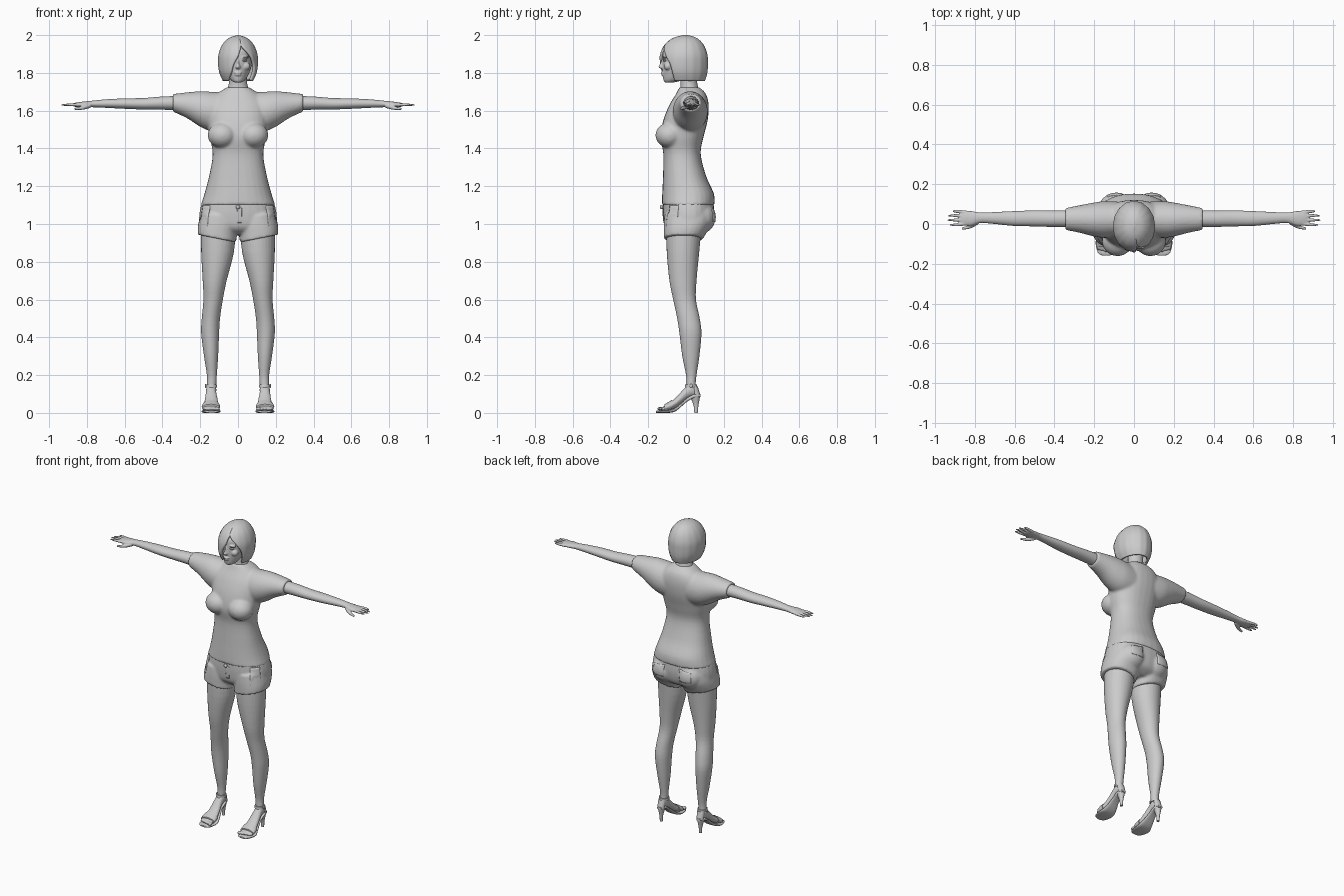
import bpy, bmesh, math
from mathutils import Vector

cube = bpy.data.objects.get("Cube")
if cube:
    bpy.data.objects.remove(cube)

grey = bpy.data.materials.new("plain_grey")
grey.use_nodes = True
grey.diffuse_color = (0.6, 0.6, 0.6, 1)
grey.node_tree.nodes["Principled BSDF"].inputs["Base Color"].default_value = (0.6, 0.6, 0.6, 1)


def make(name, bm):
    bmesh.ops.recalc_face_normals(bm, faces=bm.faces)
    mesh = bpy.data.meshes.new(name)
    bm.to_mesh(mesh)
    bm.free()
    mesh.materials.append(grey)
    obj = bpy.data.objects.new(name, mesh)
    bpy.context.collection.objects.link(obj)
    bpy.ops.object.select_all(action='DESELECT')
    obj.select_set(True)
    bpy.context.view_layer.objects.active = obj
    bpy.ops.object.shade_smooth_by_angle(angle=math.radians(50))
    return obj


def refine(rows, steps=4):
    """Smoothly interpolate between key sections."""
    out = []
    for i in range(len(rows) - 1):
        a, b = rows[max(i - 1, 0)], rows[i]
        c, d = rows[i + 1], rows[min(i + 2, len(rows) - 1)]
        for k in range(steps):
            t = k / steps
            out.append([q + t * (r - q) + 0.5 * t * (1 - t) * ((1 - t) * (2 * q - p - r) + t * (2 * r - q - s))
                        for p, q, r, s in zip(a, b, c, d)])
    return out + [list(rows[-1])]


def loft(name, rows, axis='z', side=1, power=2, n=28):
    """Rows: position, then low/high limits on the other two axes."""
    bm = bmesh.new()
    rings = []
    for t, a0, a1, b0, b1 in refine(rows):
        ring = []
        for k in range(n):
            ang = math.tau * k / n
            c, s = math.cos(ang), math.sin(ang)
            a = (a0 + a1) / 2 + (a1 - a0) / 2 * math.copysign(abs(c) ** (2 / power), c)
            b = (b0 + b1) / 2 + (b1 - b0) / 2 * math.copysign(abs(s) ** (2 / power), s)
            x, y, z = {'x': (t, a, b), 'y': (a, t, b), 'z': (a, b, t)}[axis]
            ring.append(bm.verts.new((side * x, y, z)))
        rings.append(ring)
    for r, q in zip(rings, rings[1:]):
        for k in range(n):
            bm.faces.new((r[k], r[k - 1], q[k - 1], q[k]))
    bm.faces.new(rings[0])
    bm.faces.new(rings[-1])
    return make(name, bm)


def body(rows):
    """Expand (z, half width, front, back) into symmetric loft rows."""
    return [(z, -w, w, f, b) for z, w, f, b in rows]


def ball(name, center, size):
    bm = bmesh.new()
    bmesh.ops.create_uvsphere(bm, u_segments=20, v_segments=12, radius=1)
    for v in bm.verts:
        v.co = Vector(center) + v.co * Vector(size)
    return make(name, bm)


def blend(name, parts, voxel, passes):
    """Join overlapping parts into one softly blended skin."""
    bpy.ops.object.select_all(action='DESELECT')
    for p in parts:
        p.select_set(True)
    bpy.context.view_layer.objects.active = parts[0]
    bpy.ops.object.join()
    obj = parts[0]
    obj.name = name
    obj.modifiers.clear()
    rem = obj.modifiers.new("skin", 'REMESH')
    rem.mode, rem.voxel_size, rem.use_smooth_shade = 'VOXEL', voxel, True
    smooth = obj.modifiers.new("soften", 'SMOOTH')
    smooth.factor, smooth.iterations = 0.5, passes
    return obj


def plate(name, center, half, target):
    """Thin vertical patch laid onto a target surface."""
    bm = bmesh.new()
    bmesh.ops.create_grid(bm, x_segments=8, y_segments=8, size=1)
    c, u = Vector(center), Vector(half)
    for v in bm.verts:
        v.co = c + Vector((v.co.x * u.x, v.co.x * u.y, v.co.y * u.z))
    obj = make(name, bm)
    wrap = obj.modifiers.new("wrap", 'SHRINKWRAP')
    wrap.target, wrap.offset = target, 0.002
    obj.modifiers.new("thick", 'SOLIDIFY').thickness = 0.005
    return obj


# Shirt
shirt = [loft("torso", body([
    (1.10, .197, -.128, .152), (1.16, .178, -.126, .148), (1.25, .154, -.122, .108),
    (1.37, .134, -.12, .078), (1.46, .15, -.135, .093), (1.55, .16, -.12, .115),
    (1.63, .155, -.088, .12), (1.69, .11, -.052, .105), (1.725, .055, -.035, .068)]), power=2.3)]
for s in (1, -1):
    shirt.append(ball("bust", (s * .083, -.087, 1.47), (.078, .075, .068)))
    shirt.append(loft("sleeve", [
        (.05, -.06, .11, 1.48, 1.695), (.14, -.07, .115, 1.49, 1.70), (.2, -.063, .108, 1.515, 1.703),
        (.27, -.045, .095, 1.56, 1.697), (.345, -.03, .08, 1.595, 1.688)], 'x', s))
blend("shirt", shirt, .008, 5)

# Shorts with seat and slanted leg cuffs
shorts = [loft("hips", body([
    (.945, .1, -.07, .08), (.98, .195, -.11, .13), (1.05, .205, -.122, .148), (1.125, .188, -.122, .145)]), power=2.3)]
for s in (1, -1):
    shorts.append(ball("seat", (s * .088, .08, 1.035), (.09, .077, .085)))
    cuff = loft("cuff", [
        (.925, .01, .212, -.117, .09), (.96, .006, .213, -.118, .11),
        (1.0, .0, .207, -.118, .13), (1.05, .0, .195, -.115, .135)], 'z', s, 2.3)
    for v in cuff.data.vertices:
        v.co.z += (abs(v.co.x) - .12) * .2
    shorts.append(cuff)
shorts = blend("shorts", shorts, .007, 4)
plate("fly", (.008, -.125, 1.045), (.012, 0, .04), shorts)
ball("waist_button", (0, -.13, 1.09), (.012, .008, .012))
for s in (1, -1):
    plate("side_pocket", (s * .18, -.075, 1.045), (s * .018, .03, .055), shorts)
    plate("back_pocket", (s * .1, .16, 1.05), (.045, 0, .04), shorts)

# Neck
loft("neck", body([(1.68, .075, -.04, .085), (1.72, .055, -.03, .066),
                   (1.76, .047, -.03, .058), (1.82, .05, -.03, .06)]))

# Head with face features
head = [loft("skull", body([
    (1.75, .022, -.113, -.06), (1.765, .04, -.12, -.01), (1.80, .06, -.124, .05), (1.84, .073, -.125, .08),
    (1.88, .08, -.124, .09), (1.92, .08, -.118, .085), (1.965, .055, -.075, .06)])),
    loft("nose", body([(1.82, .008, -.13, -.1), (1.83, .014, -.146, -.1),
                       (1.85, .008, -.137, -.1), (1.88, .006, -.125, -.1)])),
    ball("upper_lip", (0, -.124, 1.801), (.02, .009, .005)),
    ball("lower_lip", (0, -.122, 1.79), (.017, .009, .006))]
for s in (1, -1):
    head.append(ball("brow", (s * .036, -.112, 1.883), (.024, .014, .006)))
    head.append(ball("cheek", (s * .04, -.095, 1.835), (.025, .022, .022)))
blend("head", head, .004, 3)
for s in (1, -1):
    ball("eye", (s * .034, -.113, 1.866), (.015, .01, .006))

# Bob haircut: a shell open over one side of the face
bm = bmesh.new()
grid, n = [], 56
for z, w, f, b, left, right in refine([
        (1.758, .08, -.115, .1, -.7, 1.05), (1.80, .098, -.134, .112, -.4, 1.05),
        (1.85, .105, -.14, .115, -.2, .95), (1.90, .102, -.136, .112, .05, .65),
        (1.95, .082, -.112, .092, .2, .2), (1.985, .048, -.068, .056, .2, .2), (2.0, .003, -.015, .01, .2, .2)]):
    row = []
    for k in range(n + 1):
        phi = right + (math.tau + left - right) * k / n
        g = 1 + .008 * math.cos(16 * phi)
        row.append(bm.verts.new((g * w * math.sin(phi), (f + b) / 2 - g * (b - f) / 2 * math.cos(phi), z)))
    grid.append(row)
for r, q in zip(grid, grid[1:]):
    for k in range(n):
        bm.faces.new((r[k], r[k + 1], q[k + 1], q[k]))
bm.faces.new(grid[-1])
bmesh.ops.remove_doubles(bm, verts=bm.verts, dist=.0002)
hair = make("bob_hair", bm)
shell = hair.modifiers.new("thick", 'SOLIDIFY')
shell.thickness, shell.offset = .014, -1

for s in (1, -1):
    # Arm, hand and fingers
    arm = [loft("arm", [
        (.25, -.015, .07, 1.60, 1.68), (.4, -.015, .068, 1.605, 1.675), (.5, -.012, .068, 1.606, 1.667),
        (.6, -.01, .065, 1.61, 1.665), (.7, .0, .06, 1.615, 1.66), (.77, .005, .058, 1.618, 1.653),
        (.82, -.01, .065, 1.617, 1.648), (.86, -.006, .064, 1.62, 1.642), (.875, .0, .055, 1.625, 1.637)], 'x', s)]
    for y, dy, tip in ((.058, .006, .91), (.039, .003, .932), (.02, 0, .937), (.002, -.006, .925)):
        arm.append(loft("finger", [(.84, y - .009, y + .009, 1.622, 1.64),
                                   (.89, y + dy - .008, y + dy + .008, 1.624, 1.639),
                                   (tip, y + dy - .004, y + dy + .004, 1.626, 1.634)], 'x', s, n=12))
    arm.append(loft("thumb", [(.78, .0, .03, 1.615, 1.64), (.82, -.022, .0, 1.605, 1.626),
                              (.865, -.03, -.018, 1.603, 1.615)], 'x', s, n=12))
    blend("arm", arm, .0035, 2)

    # Leg and foot
    leg = [loft("leg", [
        (.1, .122, .163, .005, .06), (.15, .115, .165, .003, .052), (.2, .112, .165, .0, .056),
        (.3, .105, .18, -.02, .071), (.42, .10, .195, -.035, .082), (.5, .095, .192, -.047, .073),
        (.6, .08, .183, -.068, .053), (.7, .06, .187, -.088, .056), (.85, .022, .195, -.102, .07),
        (1.0, .01, .195, -.105, .085)], 'z', s),
        loft("foot", [(-.13, .103, .18, .012, .028), (-.09, .1, .187, .015, .052), (-.05, .105, .178, .03, .085),
                      (.0, .115, .17, .07, .14), (.03, .115, .168, .085, .16), (.068, .127, .158, .09, .12)], 'y', s)]
    for k in range(5):
        leg.append(ball("toe", (s * (.108 + .018 * k), -.136 + .006 * k, .022), (.012 - .001 * k, .018, .01)))
    blend("leg", leg, .005, 3)

    # High heeled sandal
    loft("sandal_sole", [
        (-.158, .12, .16, .0, .01), (-.143, .1, .182, .0, .014), (-.09, .092, .193, .0, .015),
        (-.05, .1, .18, .012, .032), (.0, .116, .168, .055, .074), (.04, .117, .168, .078, .098),
        (.076, .128, .158, .084, .1)], 'y', s, 3)
    loft("heel_spike", [(.0, .134, .152, .044, .062), (.04, .132, .154, .04, .066), (.09, .12, .166, .02, .075)], 'z', s)
    loft("toe_strap", [(-.113, .096, .191, .008, .046), (-.092, .095, .192, .01, .058),
                       (-.075, .097, .188, .012, .068)], 'y', s)
    loft("ankle_strap", [(.135, .11, .17, -.006, .06), (.15, .11, .17, -.004, .058)], 'z', s)
    loft("heel_strap", [(.09, .12, .165, .04, .077), (.14, .117, .166, .03, .062)], 'z', s)
    ball("strap_buckle", (s * .171, .027, .143), (.005, .009, .01))
